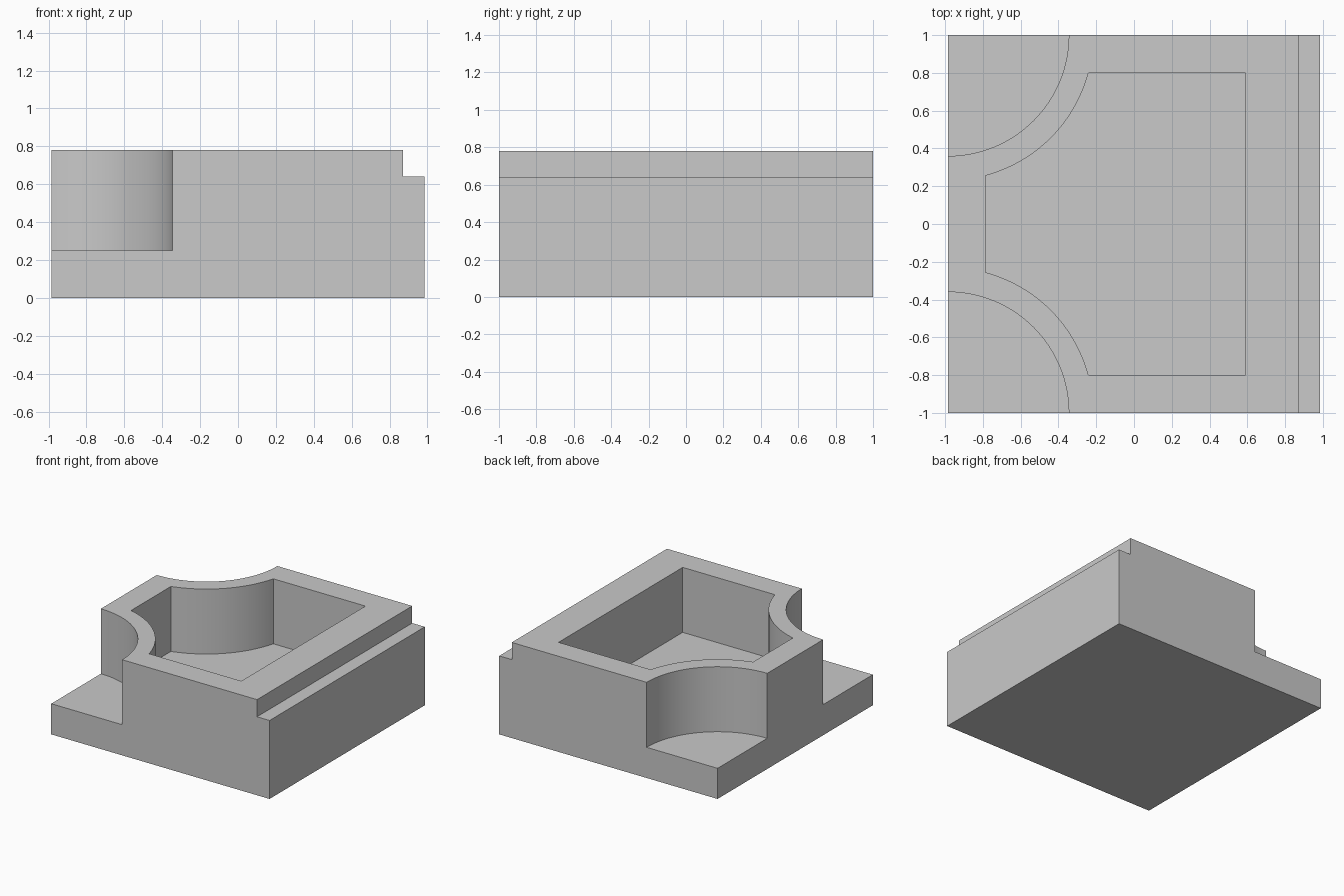
import bpy
from math import cos, sin, radians, asin, acos

cube = bpy.data.objects.get("Cube")
if cube:
    bpy.data.objects.remove(cube, do_unlink=True)

HX, HY, TOP, FLOOR = 0.985, 1.0, 0.78, 0.25
LEDGE_X, LEDGE_Z = 0.872, 0.64

grey = bpy.data.materials.new("plain grey")
grey.use_nodes = True
colour = (0.585, 0.585, 0.585, 1)
grey.diffuse_color = colour
grey.node_tree.nodes["Principled BSDF"].inputs["Base Color"].default_value = colour


def prism(name, outline, z0, z1):
    """Extrude a counter-clockwise outline from z0 to z1."""
    n = len(outline)
    verts = [(x, y, z) for z in (z0, z1) for x, y in outline]
    faces = [tuple(reversed(range(n))), tuple(range(n, 2 * n))]
    faces += [(i, (i + 1) % n, n + (i + 1) % n, n + i) for i in range(n)]
    mesh = bpy.data.meshes.new(name)
    mesh.from_pydata(verts, [], faces)
    mesh.materials.append(grey)
    obj = bpy.data.objects.new(name, mesh)
    bpy.context.collection.objects.link(obj)
    return obj


def rectangle(x0, x1, y0, y1):
    return [(x0, y0), (x1, y0), (x1, y1), (x0, y1)]


def arc(radius, start, end, steps=32):
    """Arc around the front right corner of the block, angles in radians."""
    return [(-HX + radius * cos(start + (end - start) * i / steps),
             -HY + radius * sin(start + (end - start) * i / steps))
            for i in range(steps + 1)]


def cut(target, cutter):
    cutter.hide_render = True
    mod = target.modifiers.new(cutter.name, 'BOOLEAN')
    mod.operation = 'DIFFERENCE'
    mod.solver = 'EXACT'
    mod.object = cutter
    bpy.context.view_layer.objects.active = target
    bpy.ops.object.modifier_apply(modifier=mod.name)
    bpy.data.objects.remove(cutter, do_unlink=True)


# Solid block
block = prism("block", rectangle(-HX, HX, -HY, HY), 0, TOP)

# Ledge along the left side
cut(block, prism("ledge_cutter", rectangle(LEDGE_X, 1.2, -1.2, 1.2), LEDGE_Z, 1))

# Quarter-round corner recesses, front and back
for side in (1, -1):
    outline = arc(0.64, 0, radians(90))
    outline += [(-1.2, outline[-1][1]), (-1.2, -1.2), (outline[0][0], -1.2)]
    outline = [(x, y * side) for x, y in outline][::side]
    cut(block, prism("corner_cutter", outline, FLOOR, 1))

# Open pocket whose walls follow the corner recesses
R, WALL = 0.77, 0.2
front = arc(R, asin(WALL / R), acos(WALL / R))
back = [(x, -y) for x, y in front]
pocket = [(0.59, -0.8), (0.59, 0.8)] + back + front[::-1]
cut(block, prism("pocket_cutter", pocket, FLOOR, 1))

# Smooth the curved walls, keep the edges sharp
bpy.ops.object.select_all(action='DESELECT')
block.select_set(True)
bpy.context.view_layer.objects.active = block
bpy.ops.object.shade_smooth_by_angle(angle=radians(25))
